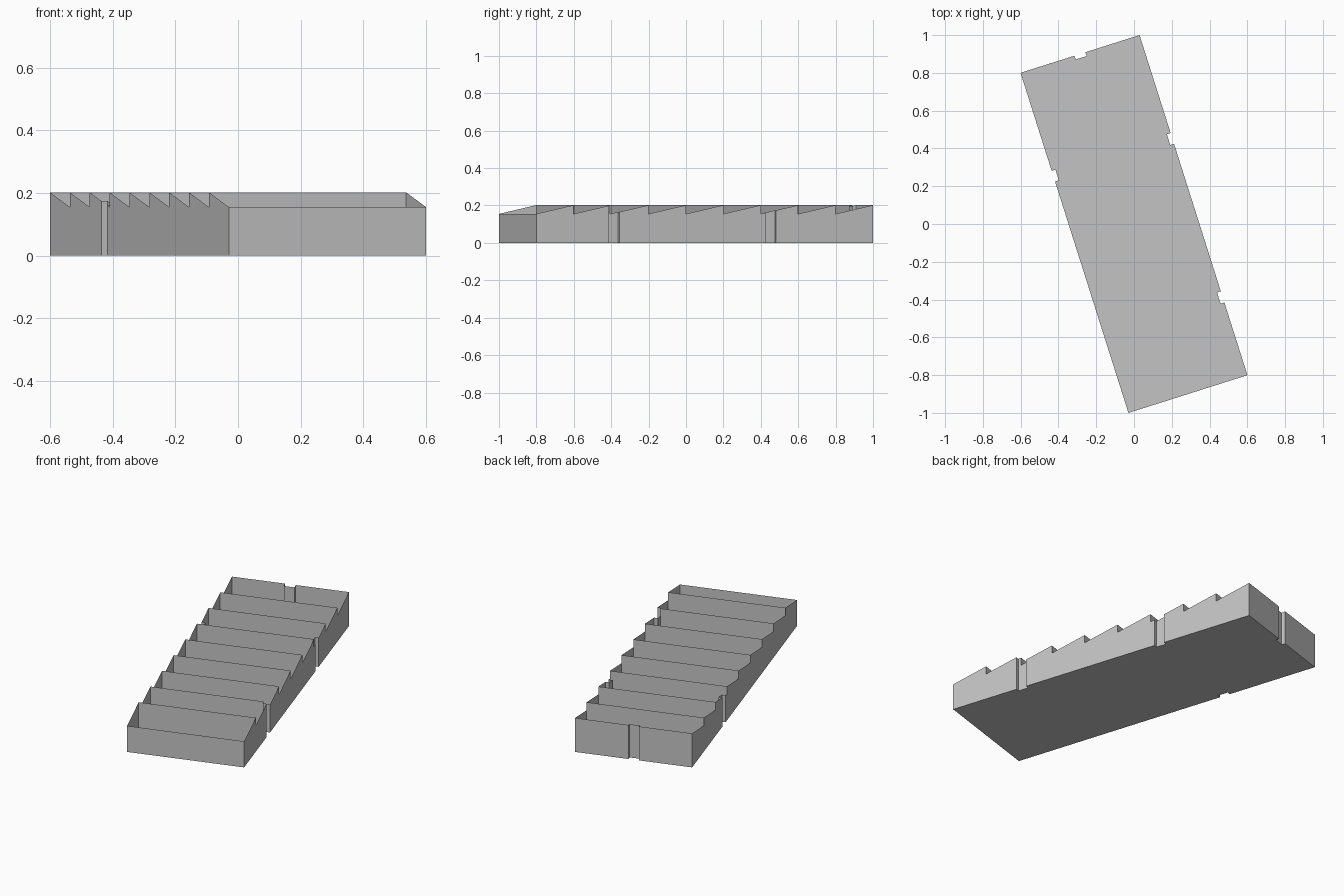
import bpy, bmesh
from math import radians
from mathutils import Matrix

# Remove the default cube only
if "Cube" in bpy.data.objects:
    bpy.data.objects.remove(bpy.data.objects["Cube"], do_unlink=True)

# Local plan: u runs across, v runs along the bays; the whole plan is turned about z
LENGTH, WIDTH, BAYS = 1.889, 0.661, 9
PITCH = LENGTH / BAYS
LOW, HIGH, DEPTH = 0.155, 0.202, 0.021
TURN = Matrix.Rotation(radians(17.6), 4, "Z") @ Matrix.Translation((-WIDTH / 2, -LENGTH / 2, 0))

# Notch ranges in the side walls (along v) and the end wall (along u)
RIGHT_NOTCHES = [(0.404, 0.466), (1.285, 1.345)]
LEFT_NOTCHES = [(1.285, 1.345)]
END_NOTCHES = [(0.30, 0.36)]

grey = bpy.data.materials.new("plain grey")
grey.use_nodes = True
colour = (0.55, 0.55, 0.55, 1)
grey.diffuse_color = colour
grey.node_tree.nodes["Principled BSDF"].inputs["Base Color"].default_value = colour


def make(name, faces):
    """Build one object from a list of polygons in plan coordinates."""
    bm = bmesh.new()
    for face in faces:
        bm.faces.new([bm.verts.new(TURN @ Matrix.Translation(p).to_translation()) for p in face])
    bmesh.ops.remove_doubles(bm, verts=bm.verts, dist=1e-5)
    mesh = bpy.data.meshes.new(name)
    bm.to_mesh(mesh)
    bm.free()
    mesh.materials.append(grey)
    obj = bpy.data.objects.new(name, mesh)
    bpy.context.collection.objects.link(obj)


def side(length, notches, breaks=()):
    """Path of (distance along, inset) pairs for one wall with its notches."""
    path = [(0, 0), (length, 0)]
    for a, b in notches:
        path += [(a, 0), (a, DEPTH), (b, DEPTH), (b, 0)]
    for s in breaks:
        path.append((s, DEPTH if any(a < s < b for a, b in notches) else 0))
    # Entering a notch goes inwards, leaving it goes outwards
    ends = {b for a, b in notches}
    return sorted(path, key=lambda p: (p[0], -p[1] if p[0] in ends else p[1]))


def wall(p, q):
    """Upright quad whose top follows the slope of the bay it stands in."""
    bay = min(int((p[1] + q[1]) / 2 / PITCH), BAYS - 1)
    top = [LOW + (HIGH - LOW) * (v / PITCH - bay) for u, v in (p, q)]
    return [(*p, 0), (*q, 0), (*q, top[1]), (*p, top[0])]


# Outline, running counter-clockwise from the front corner
steps = [PITCH * k for k in range(1, BAYS)]
front = [(0, 0), (WIDTH, 0)]
right = [(WIDTH - d, s) for s, d in side(LENGTH, RIGHT_NOTCHES, steps)]
back = [(s, LENGTH - d) for s, d in reversed(side(WIDTH, END_NOTCHES))]
left = [(d, s) for s, d in reversed(side(LENGTH, LEFT_NOTCHES, steps))]

for name, path in (("front_wall", front), ("right_side_wall", right),
                   ("back_wall", back), ("left_side_wall", left)):
    make(name, [wall(p, q) for p, q in zip(path, path[1:])])

# Flat base following the notched outline, facing down
outline = right[:-1] + back[:-1] + left
make("base", [[(u, v, 0) for u, v in reversed(outline)]])

# Upright dividers at the tall end of each bay
dividers = []
for s in steps:
    edge = WIDTH - (DEPTH if any(a < s < b for a, b in RIGHT_NOTCHES) else 0)
    dividers.append([(edge, s, 0), (0, s, 0), (0, s, HIGH), (edge, s, HIGH)])
make("dividers", dividers)
